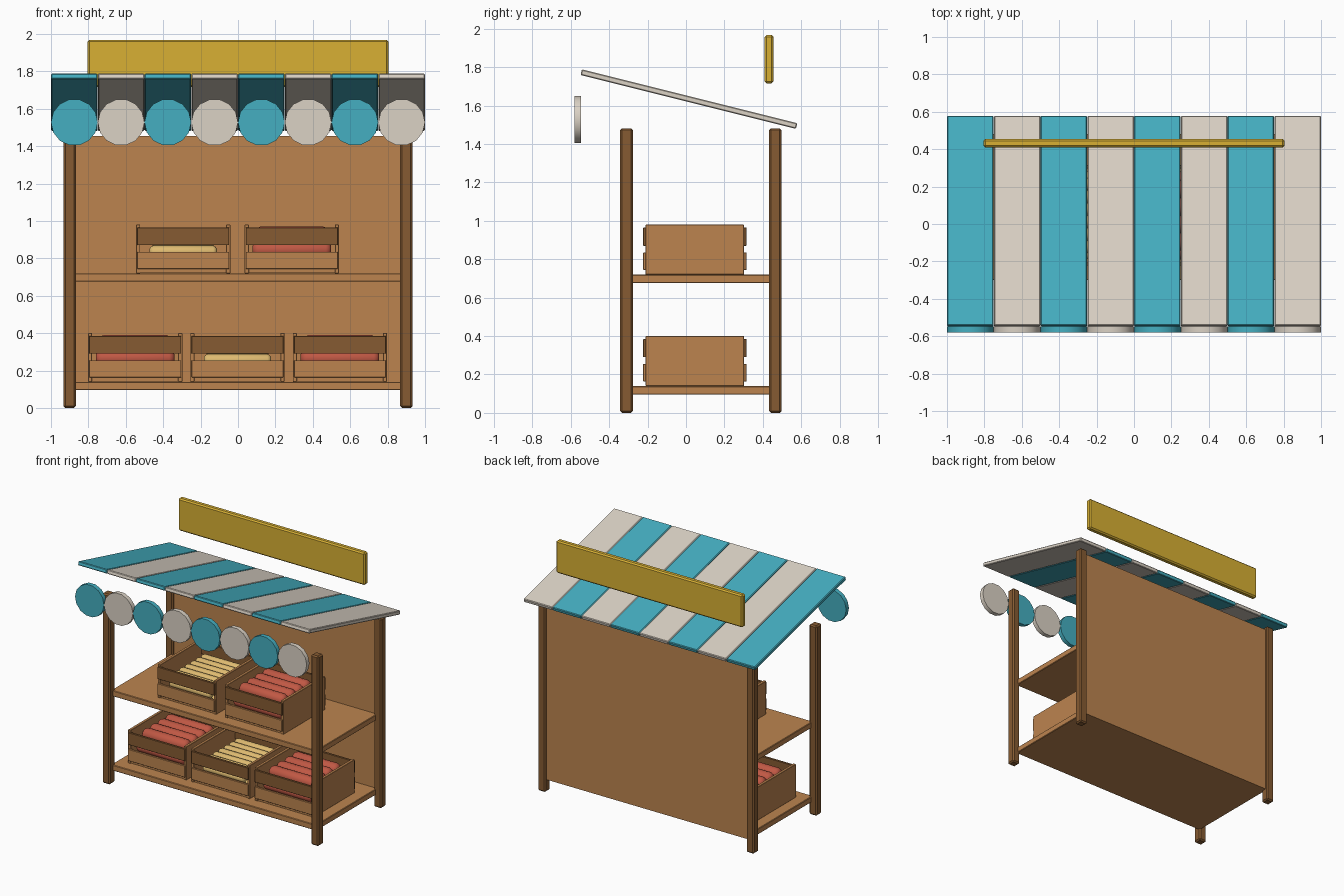
import bpy, bmesh, math
from mathutils import Matrix, Vector

if "Cube" in bpy.data.objects:
    bpy.data.objects.remove(bpy.data.objects["Cube"])


def material(name, rgb):
    m = bpy.data.materials.new(name)
    lin = [((c / 255 + 0.055) / 1.055) ** 2.4 for c in rgb]
    m.diffuse_color = (*lin, 1)
    m.use_nodes = True
    m.node_tree.nodes["Principled BSDF"].inputs["Base Color"].default_value = m.diffuse_color
    return m


WOOD = material("light wood", (188, 132, 79))
DARK = material("dark wood", (134, 91, 50))
TEAL = material("teal", (69, 175, 193))
CREAM = material("cream", (219, 210, 197))
GOLD = material("gold", (216, 176, 52))
RED = material("red", (192, 88, 68))
YELLOW = material("pale yellow", (222, 186, 112))


def finish(name, bm, mat, smooth=False):
    bmesh.ops.recalc_face_normals(bm, faces=bm.faces)
    me = bpy.data.meshes.new(name)
    bm.to_mesh(me)
    bm.free()
    me.materials.append(mat)
    if smooth:
        for p in me.polygons:
            p.use_smooth = True
        me.set_sharp_from_angle(angle=math.radians(40))
    ob = bpy.data.objects.new(name, me)
    bpy.context.collection.objects.link(ob)
    return ob


def box(name, x, y, z, mat, bevel=0.0, tilt=0.0):
    """Box from (min, max) ranges, tilted about its own x axis."""
    bm = bmesh.new()
    bmesh.ops.create_cube(bm, size=1)
    bmesh.ops.scale(bm, vec=(x[1] - x[0], y[1] - y[0], z[1] - z[0]), verts=bm.verts)
    if bevel:
        bmesh.ops.bevel(bm, geom=bm.edges[:], offset=bevel, segments=1, affect='EDGES')
    ob = finish(name, bm, mat)
    ob.location = (sum(x) / 2, sum(y) / 2, sum(z) / 2)
    ob.rotation_euler.x = tilt
    return ob


def rolls(name, rows, length, r, mat):
    """Round-ended rolls lying along x; rows holds (y, z, length factor)."""
    bm = bmesh.new()
    n = 12
    for y, z, f in rows:
        h = length * f / 2
        profile = [(-h, 0.5), (-h + r * 0.25, 0.85), (-h + r * 0.6, 1),
                   (h - r * 0.6, 1), (h - r * 0.25, 0.85), (h, 0.5)]
        rings = [[bm.verts.new((px, y + r * s * math.cos(a * math.tau / n),
                                z + r * s * math.sin(a * math.tau / n)))
                  for a in range(n)] for px, s in profile]
        for a, b in zip(rings, rings[1:]):
            for i in range(n):
                j = (i + 1) % n
                bm.faces.new((a[i], a[j], b[j], b[i]))
        bm.faces.new(rings[0])
        bm.faces.new(rings[-1])
    return finish(name, bm, mat, True)


# Corner posts
for x in (-0.9, 0.9):
    for side, y in (("front", -0.31), ("back", 0.465)):
        box(side + "_post", (x - 0.033, x + 0.033), (y - 0.033, y + 0.033),
            (0, 1.482), DARK, 0.01)

# Shelves and back panel
for name, z in (("lower_shelf", 0.095), ("upper_shelf", 0.675)):
    box(name, (-0.885, 0.885), (-0.3, 0.475), (z, z + 0.045), WOOD, 0.004)
box("back_panel", (-0.885, 0.885), (0.45, 0.48), (0.095, 1.455), WOOD)

# Striped sloping awning with hanging round flaps
for i in range(8):
    x = -1 + 0.25 * i
    mat = (TEAL, CREAM)[i % 2]
    box("awning_strip", (x + 0.001, x + 0.249), (-0.563, 0.593), (1.619, 1.649), mat,
        0.005, -math.atan(0.25))
    bm = bmesh.new()
    bmesh.ops.create_cone(bm, cap_ends=True, segments=14, radius1=0.125,
                          radius2=0.125, depth=0.034)
    # a corner points sideways, a flat side points up
    bmesh.ops.rotate(bm, verts=bm.verts, matrix=Matrix.Rotation(math.pi / 2, 3, 'Z'))
    bmesh.ops.rotate(bm, verts=bm.verts, matrix=Matrix.Rotation(math.pi / 2, 3, 'X'))
    flap = finish("round_flap", bm, mat, True)
    flap.location = (x + 0.125, -0.564, 1.527)

# Sign board
box("sign_board", (-0.805, 0.805), (0.41, 0.455), (1.715, 1.968), GOLD, 0.01)


def crate(cx, z, red):
    # End panels and floor
    for s in (-1, 1):
        c = cx + s * 0.241
        box("crate_end", (c - 0.011, c + 0.011), (-0.21, 0.302), (z, z + 0.26), WOOD, 0.002)
    box("crate_floor", (cx - 0.235, cx + 0.235), (-0.205, 0.297), (z + 0.002, z + 0.022), WOOD)
    # Front and back slats
    for y in (-0.214, 0.306):
        for lo, hi, mat in ((0.024, 0.115, WOOD), (0.15, 0.245, DARK)):
            box("crate_slat", (cx - 0.246, cx + 0.246), (y - 0.009, y + 0.009),
                (z + lo, z + hi), mat, 0.002)
    # Piled goods
    if red:
        count, r, length, z0, z1, mat = 5, 0.047, 0.42, 0.125, 0.203, RED
    else:
        count, r, length, z0, z1, mat = 7, 0.033, 0.36, 0.115, 0.17, YELLOW
    step = 0.47 / count
    rows = [(0.046 + (i - (count - 1) / 2) * step, z0, 1) for i in range(count)]
    rows += [(0.046 + (i - (count - 2) / 2) * step, z1, 0.93) for i in range(count - 1)]
    if red:
        rows += [(y, 0.05, 1) for y, _, _ in rows[:count]]
    else:
        rows += [(y, 0.055, 1) for y, _, _ in rows[:count]]
    goods = rolls("red_rolls" if red else "yellow_rolls", rows, length, r, mat)
    goods.location = (cx, 0, z)


# Three crates below, two above
for cx, z, red in ((-0.55, 0.14, True), (-0.003, 0.14, False), (0.545, 0.14, True),
                   (-0.293, 0.72, False), (0.288, 0.72, True)):
    crate(cx, z, red)
